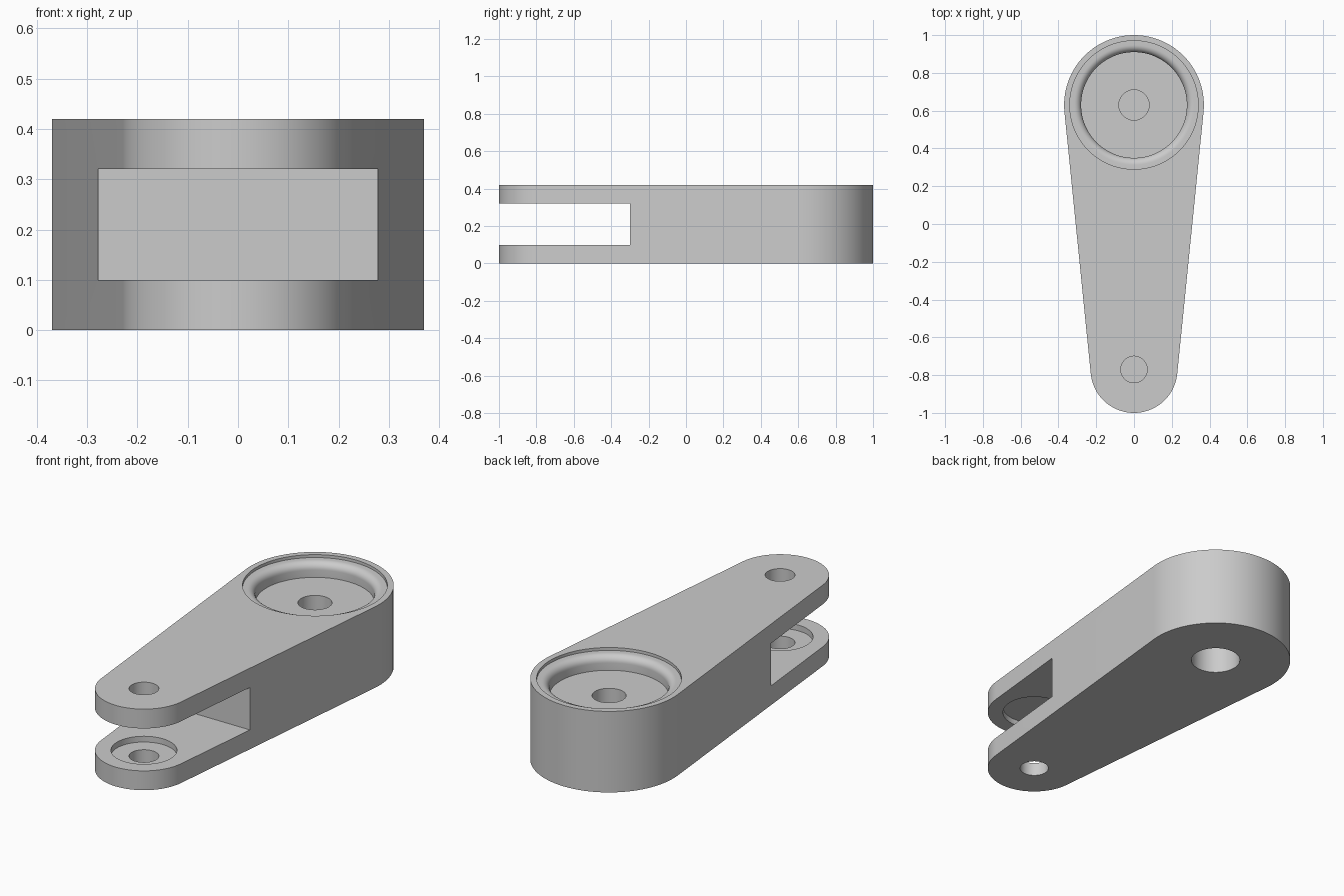
import bpy, bmesh, math

if "Cube" in bpy.data.objects:
    bpy.data.objects.remove(bpy.data.objects["Cube"])

HEIGHT = 0.42
BIG_Y, BIG_R = 0.63, 0.37
TIP_Y, TIP_R = -0.77, 0.23

grey = bpy.data.materials.new("plain grey")
grey.use_nodes = True
grey.diffuse_color = (0.6, 0.6, 0.6, 1)
grey.node_tree.nodes["Principled BSDF"].inputs["Base Color"].default_value = grey.diffuse_color


def finish(bm, name):
    bmesh.ops.recalc_face_normals(bm, faces=bm.faces)
    mesh = bpy.data.meshes.new(name)
    bm.to_mesh(mesh)
    bm.free()
    mesh.materials.append(grey)
    obj = bpy.data.objects.new(name, mesh)
    bpy.context.collection.objects.link(obj)
    return obj


def arc(y, r, start, end, steps=48):
    angles = [start + (end - start) * i / steps for i in range(steps + 1)]
    return [(r * math.cos(a), y + r * math.sin(a)) for a in angles]


def lathe(name, y, profile, segments=96):
    """Closed turned solid from (radius, height) pairs, about a vertical axis at y."""
    bm = bmesh.new()
    rings = []
    for r, z in profile:
        points = arc(y, r, 0, math.tau, segments)[:-1]
        rings.append([bm.verts.new((px, py, z)) for px, py in points])
    for low, high in zip(rings, rings[1:]):
        for i in range(segments):
            j = (i + 1) % segments
            bm.faces.new((low[i], low[j], high[j], high[i]))
    bm.faces.new(rings[0])
    bm.faces.new(rings[-1])
    return finish(bm, name)


def hole(name, y, r, bottom, top):
    return lathe(name, y, [(r, bottom), (r, top)])


# Tapered arm: two round ends joined by tangent sides
lean = math.asin((BIG_R - TIP_R) / (BIG_Y - TIP_Y))
outline = arc(BIG_Y, BIG_R, -lean, math.pi + lean)
outline += arc(TIP_Y, TIP_R, math.pi + lean, math.tau - lean)
bm = bmesh.new()
base = bm.faces.new([bm.verts.new((x, y, 0)) for x, y in outline])
top = bmesh.ops.extrude_face_region(bm, geom=[base])["geom"]
bmesh.ops.translate(bm, vec=(0, 0, HEIGHT), verts=[v for v in top if isinstance(v, bmesh.types.BMVert)])
arm = finish(bm, "lever_arm")

# Fork slot
bm = bmesh.new()
bmesh.ops.create_cube(bm, size=1)
bmesh.ops.scale(bm, vec=(1, 0.9, 0.22), verts=bm.verts)
bmesh.ops.translate(bm, vec=(0, -0.75, 0.21), verts=bm.verts)
cutters = [finish(bm, "fork_slot")]

# Stepped pocket with a rounded lip
lip = 0.037
curve = [i * math.pi / 16 for i in range(9)]
pocket = [(0.28, 0.33)]
pocket += [(0.28 + lip * (1 - math.cos(a)), 0.368 + lip * math.sin(a)) for a in curve]
pocket += [(0.34, 0.405), (0.34, 0.5)]
cutters.append(lathe("pocket", BIG_Y, pocket))

# Blind holes above and below the pocket floor, then the fork holes and recesses
cutters += [
    hole("pivot_hole", BIG_Y, 0.08, 0.21, 0.36),
    hole("pivot_counterbore", BIG_Y, 0.12, -0.1, 0.2),
    hole("upper_pin_hole", TIP_Y, 0.07, 0.355, 0.5),
    hole("lower_pin_hole", TIP_Y, 0.07, -0.1, 0.2),
    hole("fork_recess", TIP_Y, 0.155, 0.07, 0.35),
]

# Cut everything from the arm
bpy.context.view_layer.objects.active = arm
for cutter in cutters:
    cutter.hide_render = True
    cut = arm.modifiers.new(cutter.name, "BOOLEAN")
    cut.operation = "DIFFERENCE"
    cut.solver = "EXACT"
    cut.object = cutter
    bpy.ops.object.modifier_apply(modifier=cut.name)
    bpy.data.objects.remove(cutter)

bpy.ops.object.select_all(action="DESELECT")
arm.select_set(True)
bpy.ops.object.shade_smooth_by_angle(angle=math.radians(30))
